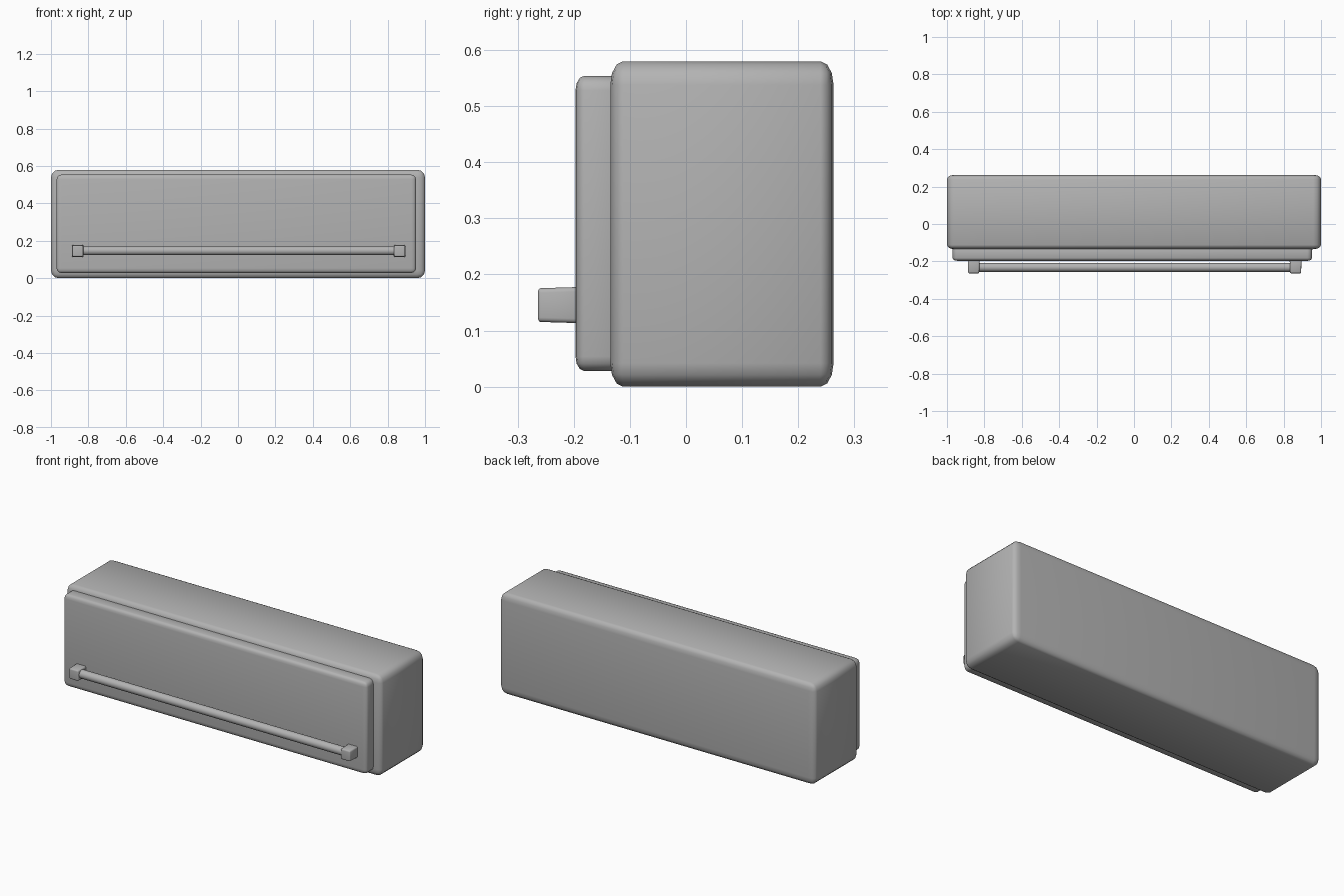
import bpy
import math

cube = bpy.data.objects.get("Cube")
if cube:
    bpy.data.objects.remove(cube, do_unlink=True)

grey = bpy.data.materials.new("plain grey")
grey.use_nodes = True
colour = (0.45, 0.45, 0.45, 1)
grey.diffuse_color = colour
grey.node_tree.nodes["Principled BSDF"].inputs["Base Color"].default_value = colour


def finish(obj, name):
    obj.name = name
    obj.data.materials.append(grey)
    bpy.ops.object.shade_smooth_by_angle(angle=math.radians(60))
    return obj


def rounded_box(name, low, high, radius, squash=1.0, taper=1.0):
    """Bevelled box; squash flattens the rounding in y, taper narrows the front."""
    size = [b - a for a, b in zip(low, high)]
    centre = [(a + b) / 2 for a, b in zip(low, high)]
    bpy.ops.mesh.primitive_cube_add(size=1, location=centre)
    obj = bpy.context.object
    for v in obj.data.vertices:
        narrow = taper if v.co.y < 0 else 1
        v.co = (v.co.x * size[0] * narrow, v.co.y * size[1] / squash,
                v.co.z * size[2] * narrow)
    bevel = obj.modifiers.new("Rounding", "BEVEL")
    bevel.width = radius
    bevel.segments = 3
    bevel.limit_method = "NONE"
    bpy.ops.object.modifier_apply(modifier=bevel.name)
    for v in obj.data.vertices:
        v.co.y *= squash
    return finish(obj, name)


# Cabinet body and the overlaid front panel
rounded_box("cabinet_body", (-1, -0.135, 0), (1, 0.263, 0.58), 0.042, squash=0.55)
rounded_box("front_panel", (-0.97, -0.197, 0.028), (0.952, -0.11, 0.554),
            0.026, squash=0.6)

# Handle posts
for side, x in (("right", -0.857), ("left", 0.864)):
    rounded_box(side + "_handle_post", (x - 0.032, -0.264, 0.113),
                (x + 0.032, -0.18, 0.178), 0.008, squash=0.6, taper=0.92)

# Handle bar
bpy.ops.mesh.primitive_cylinder_add(vertices=24, radius=0.024, depth=1.7,
                                    location=(0.003, -0.232, 0.147),
                                    rotation=(0, math.pi / 2, 0))
finish(bpy.context.object, "handle_bar")
